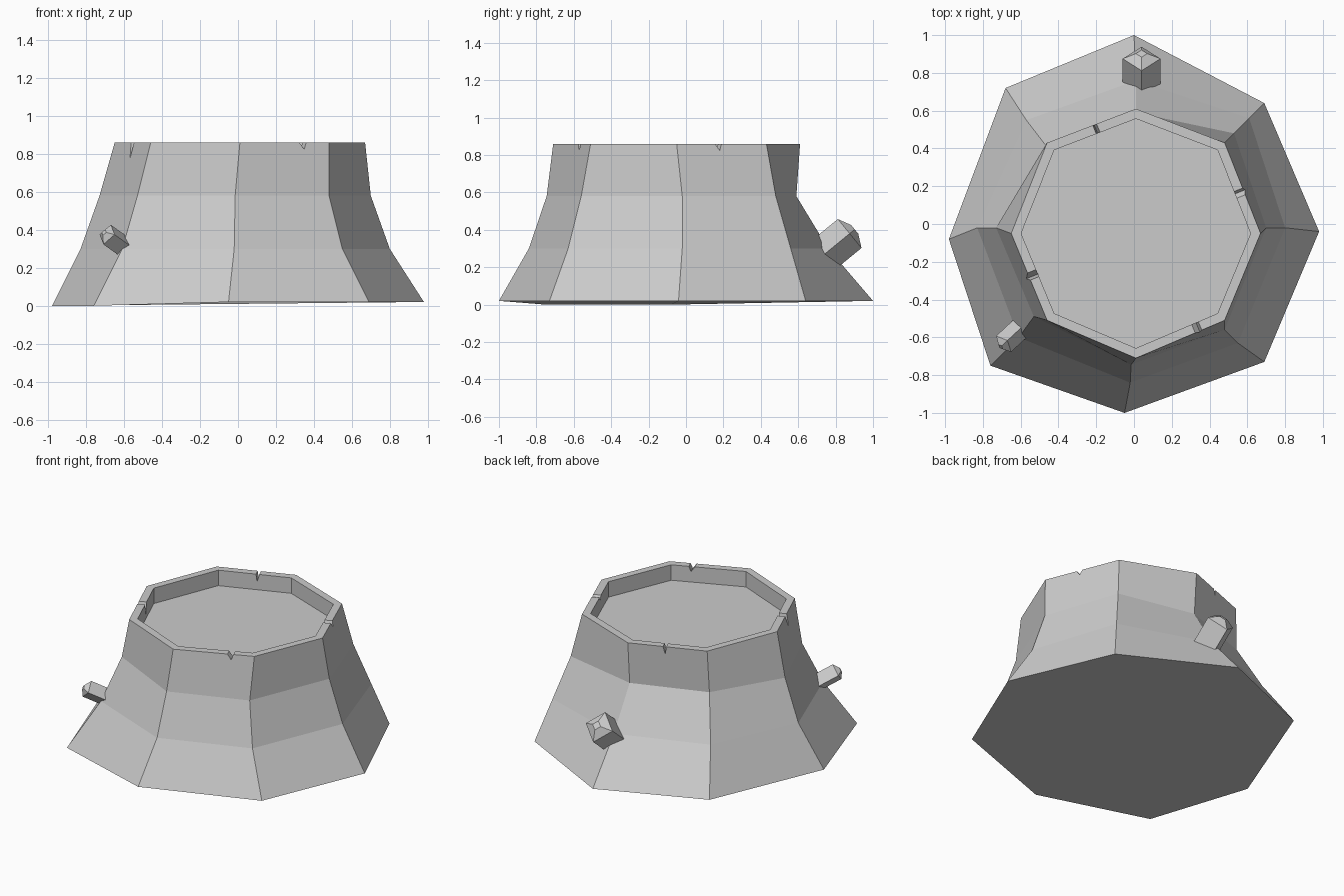
import bpy, bmesh
from mathutils import Vector, Matrix

if "Cube" in bpy.data.objects:
    bpy.data.objects.remove(bpy.data.objects["Cube"])


def loft(name, rings):
    """Closed solid through equal-sized rings of points."""
    bm = bmesh.new()
    vr = [[bm.verts.new(p) for p in r] for r in rings]
    n = len(vr[0])
    for a, b in zip(vr, vr[1:]):
        for i in range(n):
            j = (i + 1) % n
            bm.faces.new((a[i], a[j], b[j], b[i]))
    bm.faces.new(vr[0][::-1])
    bm.faces.new(vr[-1])
    bmesh.ops.recalc_face_normals(bm, faces=bm.faces)
    me = bpy.data.meshes.new(name)
    bm.to_mesh(me)
    bm.free()
    ob = bpy.data.objects.new(name, me)
    bpy.context.collection.objects.link(ob)
    return ob


# Trunk: outlines from the ground up, starting at the back, going clockwise
outlines = [
    (0.02, [(0, 1), (.69, .64), (.98, -.04), (.69, -.73), (-.05, -1), (-.76, -.75), (-.98, -.08), (-.68, .72)]),
    (0.30, [(.01, .76), (.61, .56), (.80, -.02), (.55, -.63), (-.02, -.84), (-.61, -.60), (-.83, -.02), (-.57, .55)]),
    (0.58, [(.01, .59), (.53, .48), (.70, -.02), (.48, -.56), (-.015, -.745), (-.53, -.49), (-.73, -.02), (-.47, .42)]),
    (0.86, [(.01, .61), (.48, .43), (.67, -.05), (.48, -.51), (.01, -.71), (-.46, -.51), (-.65, -.05), (-.46, .43)]),
]
rings = [[Vector((x, y, z)) for x, y in pts] for z, pts in outlines]
for i in (5, 6):
    rings[0][i].z = 0

# Rim and recessed cut face
centre = Vector((.01, -.05, .86))
inner = [centre + (p - centre) * 0.92 for p in rings[-1]]
floor = [p - Vector((0, 0, .105)) for p in inner]
trunk = loft("stump_trunk", rings + [inner, floor])


# V-shaped cracks cut through the rim: x, y, outward direction, width, depth
def crack(x, y, out, width, depth):
    d = Vector((*out, 0)).normalized()
    s = Vector((-d.y, d.x, 0)) * width / 2
    c = Vector((x, y, .86))
    up = Vector((0, 0, .02))
    prism = [[c + d * k - s + up, c + d * k + s + up, c + d * k + s * .3 - Vector((0, 0, depth))]
             for k in (-.05, .07)]
    cutter = loft("crack_cutter", prism)
    cutter.hide_render = True
    mod = trunk.modifiers.new("crack", 'BOOLEAN')
    mod.operation = 'DIFFERENCE'
    mod.solver = 'EXACT'
    mod.object = cutter
    bpy.context.view_layer.objects.active = trunk
    bpy.ops.object.modifier_apply(modifier=mod.name)
    bpy.data.objects.remove(cutter)


crack(-.20, .51, (-.38, .92), .03, .05)
crack(.56, .16, (.93, .37), .06, .035)
crack(.33, -.55, (.38, -.92), .06, .035)
crack(-.54, -.27, (-.93, -.37), .05, .085)


# Broken twigs: square section standing on its edge, blunt tip
def twig(name, tip, direction, radius, length, bump):
    d = Vector(direction).normalized()
    side = d.cross(Vector((0, 0, 1))).normalized()
    up = side.cross(d)
    tip = Vector(tip)

    def section(c, r):
        return [c + side * r, c + up * r, c - side * r, c - up * r]
    loft(name, [section(tip - d * length, radius), section(tip, radius),
                section(tip + d * bump, radius * .3)])


twig("back_twig", (.04, .875, .38), (0, .77, .63), .10, .24, .035)
twig("front_left_twig", (-.69, -.635, .375), (-.73, -.68, .52), .058, .25, .025)
